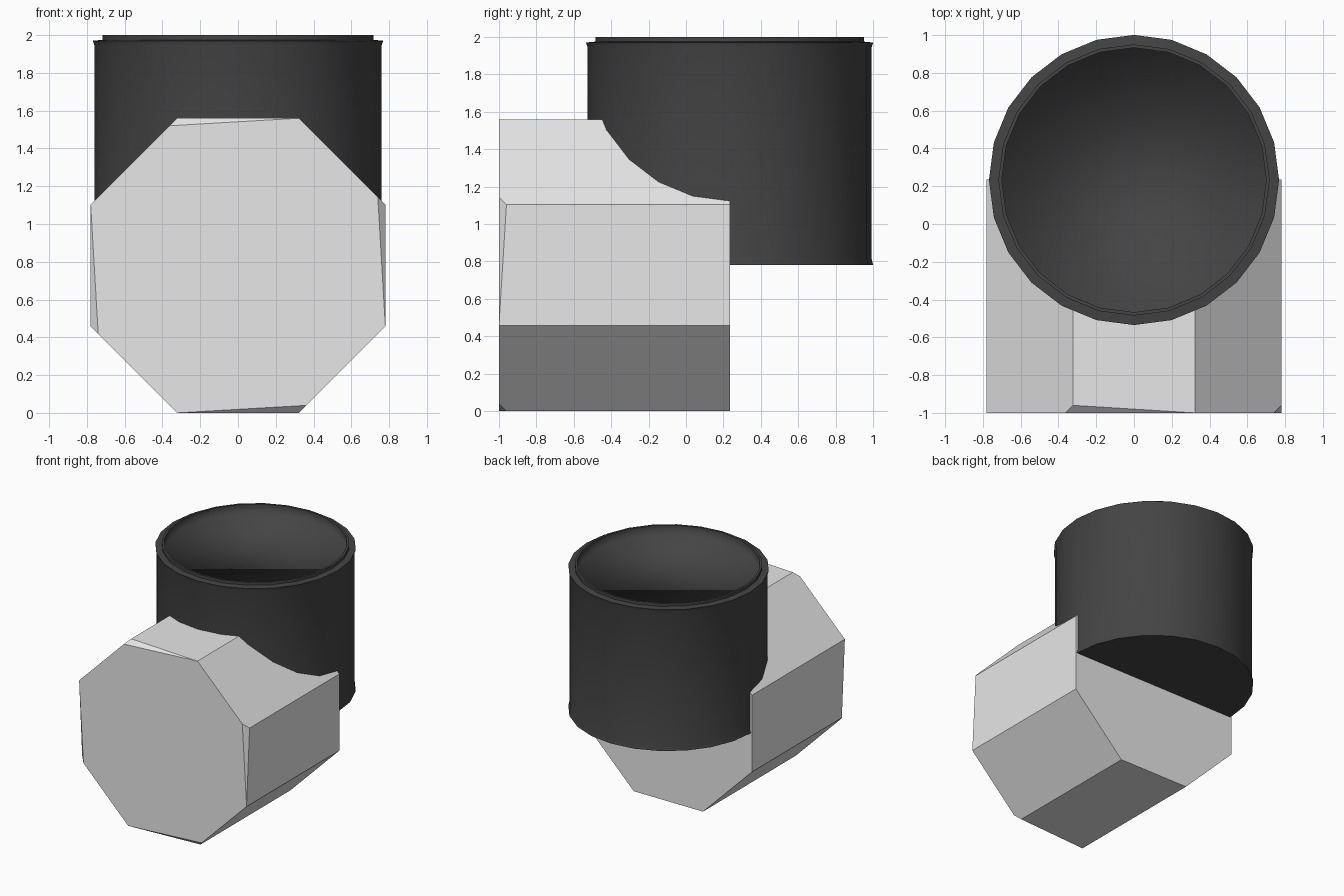
import bpy
import bmesh
import math
from mathutils import Matrix, Vector

cube = bpy.data.objects.get("Cube")
if cube:
    bpy.data.objects.remove(cube)


def make_material(name, value):
    mat = bpy.data.materials.new(name)
    mat.use_nodes = True
    color = (value, value, value, 1)
    mat.diffuse_color = color
    mat.node_tree.nodes["Principled BSDF"].inputs["Base Color"].default_value = color
    return mat


def add_object(name, bm, mat):
    bmesh.ops.recalc_face_normals(bm, faces=bm.faces)
    mesh = bpy.data.meshes.new(name)
    bm.to_mesh(mesh)
    bm.free()
    mesh.materials.append(mat)
    obj = bpy.data.objects.new(name, mesh)
    bpy.context.collection.objects.link(obj)
    return obj


light_grey = make_material("light grey", 0.8)
charcoal = make_material("charcoal", 0.058)

# Eight-sided body lying along y
HALF = 0.78
FRONT, BACK = -1.0, 0.235
side = HALF * math.tan(math.pi / 8)
bm = bmesh.new()
radius = HALF / math.cos(math.pi / 8)
bmesh.ops.create_cone(bm, cap_ends=True, segments=8, radius1=radius,
                      radius2=radius, depth=BACK - FRONT)
bm.transform(Matrix.Translation((0, (FRONT + BACK) / 2, 0))
             @ Matrix.Rotation(math.pi / 2, 4, 'X')
             @ Matrix.Rotation(math.pi / 8, 4, 'Z'))

# Shallow chip on every other front corner
chip = 0.04
for k in range(4):
    turn = Matrix.Rotation(k * math.pi / 2, 3, 'Y')
    a = turn @ Vector((-side, FRONT + chip, HALF))
    b = turn @ Vector((side, FRONT, HALF))
    c = turn @ Vector((-side - chip, FRONT, HALF - chip))
    normal = (b - a).cross(c - a).normalized()
    if normal.dot(a) < 0:
        normal.negate()
    cut = bmesh.ops.bisect_plane(
        bm, geom=bm.verts[:] + bm.edges[:] + bm.faces[:], dist=0.0001,
        plane_co=a, plane_no=normal, clear_outer=True)
    bmesh.ops.holes_fill(bm, edges=[e for e in bm.edges if e.is_boundary], sides=0)
bm.transform(Matrix.Translation((0, 0, HALF)))
add_object("octagonal_body", bm, light_grey)

# Round upright cup with flared ends, stepped lip and recessed floor
FLOOR = 1.92
profile = [(0.768, 0.78), (0.76, 0.81), (0.76, 1.945), (0.768, 1.97),
           (0.718, 1.975), (0.718, 2.0), (0.70, 2.0), (0.70, FLOOR)]
bm = bmesh.new()
verts = [bm.verts.new((r, 0, z)) for r, z in profile]
edges = [bm.edges.new(pair) for pair in zip(verts, verts[1:])]
bmesh.ops.spin(bm, geom=verts + edges, cent=(0, 0, 0), axis=(0, 0, 1),
               angle=math.tau, steps=24)
bmesh.ops.remove_doubles(bm, verts=bm.verts, dist=0.0005)
bmesh.ops.holes_fill(bm, edges=[e for e in bm.edges if e.is_boundary], sides=0)
bmesh.ops.recalc_face_normals(bm, faces=bm.faces)
for face in bm.faces:
    face.smooth = True
for edge in bm.edges:
    on_floor = all(abs(v.co.z - FLOOR) < 0.001 for v in edge.verts)
    edge.smooth = on_floor or edge.calc_face_angle(0) < math.radians(40)
cup = add_object("round_cup", bm, charcoal)
cup.location.y = 0.233
